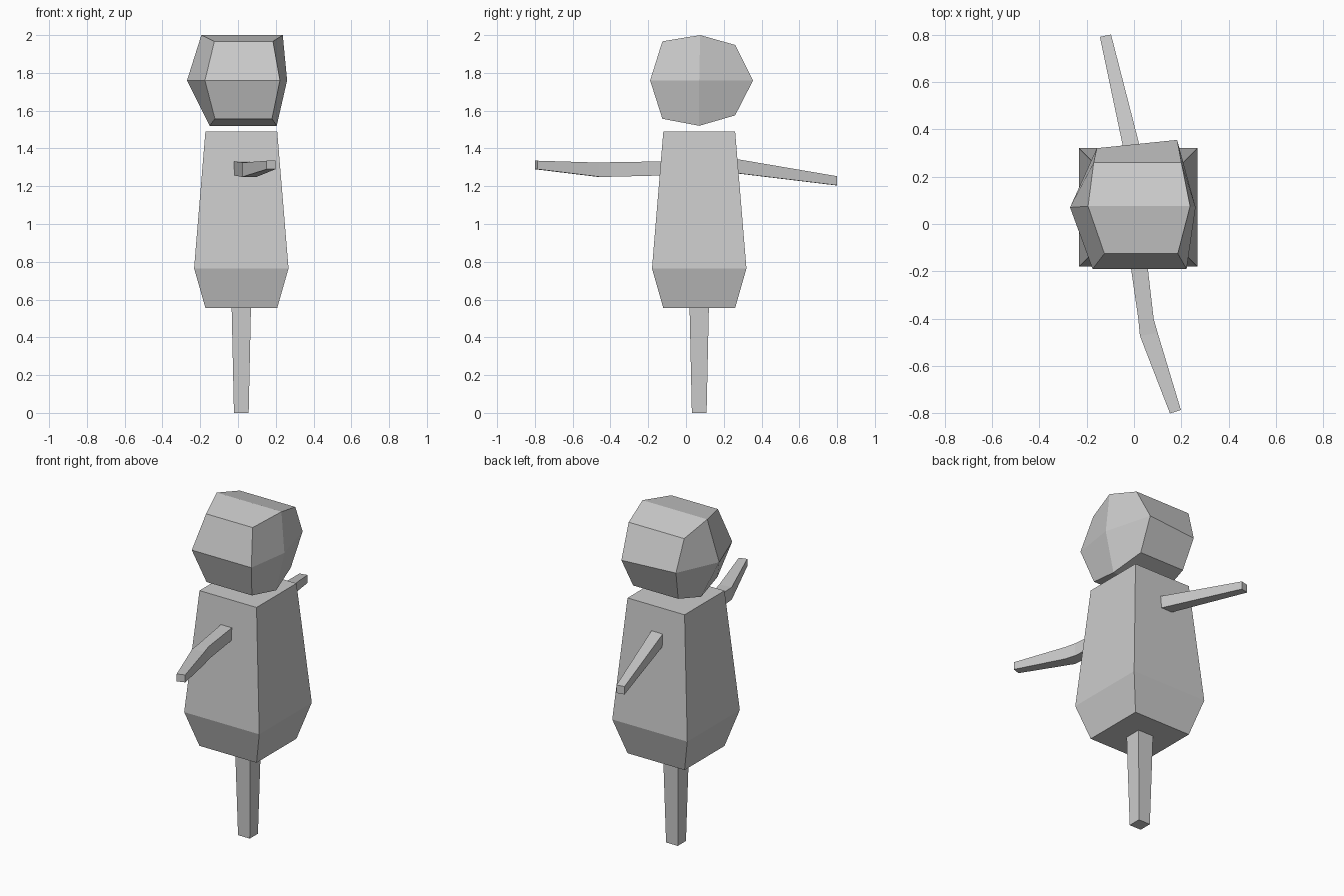
import bpy, bmesh

if "Cube" in bpy.data.objects:
    bpy.data.objects.remove(bpy.data.objects["Cube"])

CX, CY = 0.0175, 0.07   # axis of post and body


def finish(name, bm):
    bmesh.ops.recalc_face_normals(bm, faces=bm.faces)
    me = bpy.data.meshes.new(name)
    bm.to_mesh(me)
    bm.free()
    ob = bpy.data.objects.new(name, me)
    bpy.context.collection.objects.link(ob)
    return ob


def loft(name, rings):
    """Skin a row of equal-length point rings and cap both ends."""
    bm = bmesh.new()
    rows = [[bm.verts.new(p) for p in r] for r in rings]
    n = len(rows[0])
    for a, b in zip(rows, rows[1:]):
        for i in range(n):
            j = (i + 1) % n
            bm.faces.new((a[i], a[j], b[j], b[i]))
    bm.faces.new(rows[0])
    bm.faces.new(rows[-1])
    return finish(name, bm)


def square(h, z):
    return [(CX + sx * h, CY + sy * h, z)
            for sx, sy in ((-1, -1), (1, -1), (1, 1), (-1, 1))]


def section(left, right, z0, z1):
    return [(*left, z0), (*right, z0), (*right, z1), (*left, z1)]


# Support post and tapered body
loft("post", [square(0.039, 0), square(0.052, 0.6)])
loft("body", [square(0.19, 0.555), square(0.25, 0.765), square(0.19, 1.49)])

# Straight rear arm
loft("back_arm", [
    section((-0.022, 0.21), (0.052, 0.22), 1.275, 1.352),
    section((-0.144, 0.79), (-0.097, 0.80), 1.205, 1.253)])

# Bent front arm
loft("front_arm", [
    section((-0.028, -0.08), (0.046, -0.08), 1.258, 1.332),
    section((0.018, -0.40), (0.083, -0.40), 1.25, 1.327),
    section((0.025, -0.472), (0.10, -0.46), 1.25, 1.325),
    section((0.152, -0.80), (0.198, -0.785), 1.29, 1.335)])

# Head: eight-sided drum across x, sides bulging to a centre point
profile = [  # y, z, left x, right x
    (0.075, 2.0, -0.194, 0.237), (-0.125, 1.967, -0.125, 0.185),
    (-0.19, 1.76, -0.175, 0.222), (-0.125, 1.557, -0.122, 0.18),
    (0.07, 1.52, -0.15, 0.205), (0.26, 1.575, -0.13, 0.17),
    (0.34, 1.76, -0.157, 0.182), (0.26, 1.948, -0.17, 0.20)]
bm = bmesh.new()
sides = [[bm.verts.new((p[k], p[0], p[1])) for p in profile] for k in (2, 3)]
sides[0][6].co.y, sides[1][6].co.y = 0.32, 0.355
for i in range(8):
    j = (i + 1) % 8
    bm.faces.new((sides[0][i], sides[0][j], sides[1][j], sides[1][i]))
for ring, x in zip(sides, (-0.27, 0.26)):
    c = bm.verts.new((x, 0.07, 1.76))
    for i in range(0, 8, 2):
        bm.faces.new((c, ring[i], ring[i + 1], ring[(i + 2) % 8]))
finish("head", bm)
